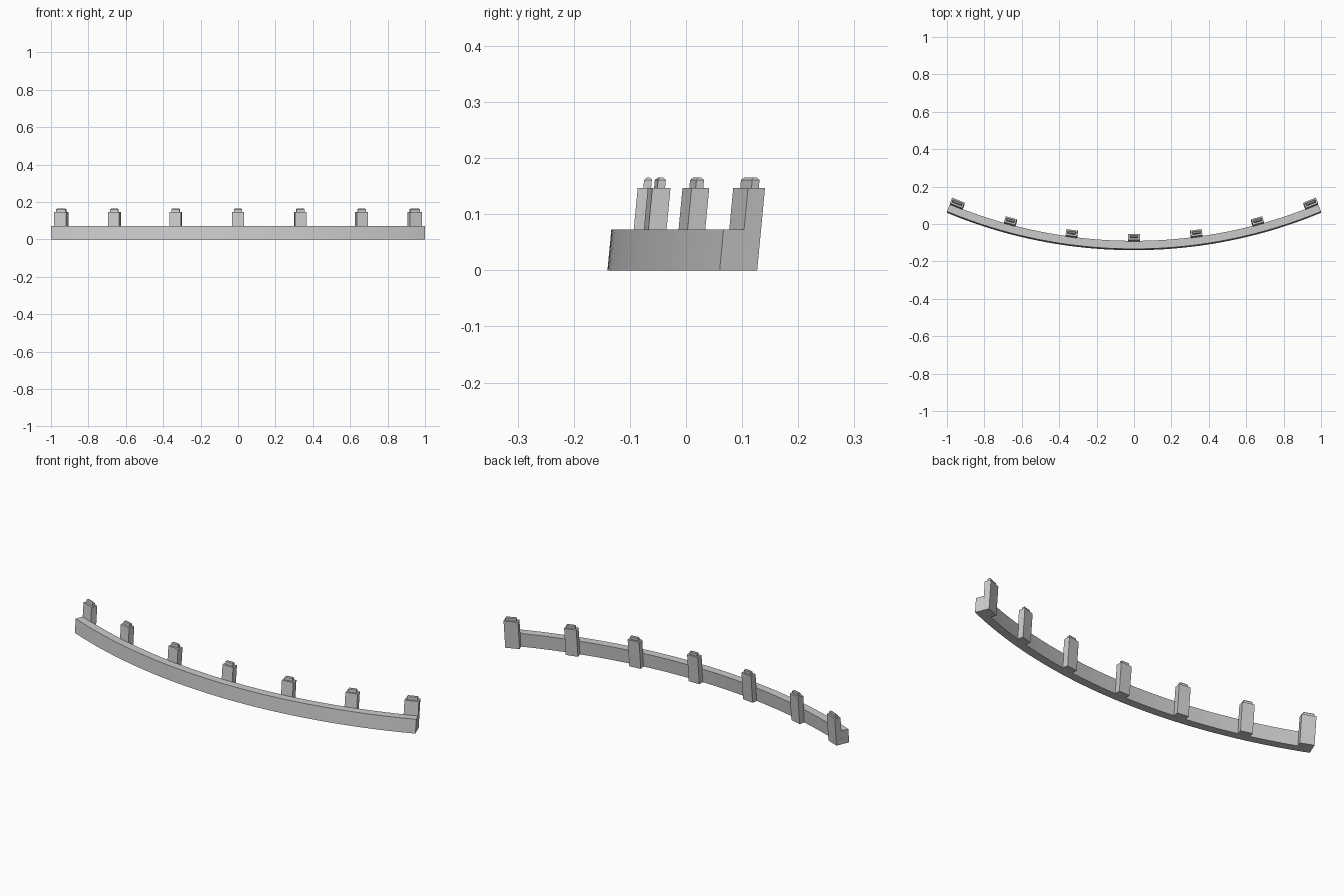
import bpy, bmesh, math

if "Cube" in bpy.data.objects:
    bpy.data.objects.remove(bpy.data.objects["Cube"])

R = 2.6                 # radius of the rail's front edge
CY = 2.46               # y of the arc centre
LEAN = 0.095            # backward lean (y per unit z)
END = math.asin(1 / R)  # half angle of the arc
SEG = 48


def place(angle, tang, depth, z):
    """Point on the leaning arc: tang = sideways offset, depth = inward from front edge."""
    r = R - depth
    s, c = math.sin(angle), math.cos(angle)
    return (r * s + tang * c, CY - r * c + tang * s + LEAN * z, z)


def loft(name, rings):
    """Closed solid through a list of four-point rings."""
    bm = bmesh.new()
    rows = [[bm.verts.new(p) for p in ring] for ring in rings]
    for a, b in zip(rows, rows[1:]):
        for i in range(4):
            j = (i + 1) % 4
            bm.faces.new((a[i], a[j], b[j], b[i]))
    bm.faces.new(rows[0])
    bm.faces.new(rows[-1])
    bmesh.ops.recalc_face_normals(bm, faces=bm.faces)
    mesh = bpy.data.meshes.new(name)
    bm.to_mesh(mesh)
    bm.free()
    ob = bpy.data.objects.new(name, mesh)
    bpy.context.collection.objects.link(ob)
    return ob


def block_ring(angle, half, d0, d1, z):
    return [place(angle, t, d, z) for t, d in
            ((-half, d0), (half, d0), (half, d1), (-half, d1))]


# curved rail, ends cut along the radius
section = ((0, 0), (0.043, 0), (0.043, 0.073), (0, 0.073))
loft("curved_rail", [[place(-END + 2 * END * i / SEG, 0, d, z) for d, z in section]
                     for i in range(SEG + 1)])

# posts on the inner side, each with a small chamfered tenon on top
end_half = 0.0355
end_angle = END - end_half / (R - 0.056)
step = math.radians(7.53)
angles = [-end_angle, -2 * step, -step, 0, step, 2 * step, end_angle]
for i, a in enumerate(angles):
    is_end = i in (0, 6)
    half = end_half if is_end else 0.031
    tip = 0.027 if is_end else 0.022
    loft(f"post_{i + 1}", [block_ring(a, half, 0.04, 0.0726, z) for z in (0, 0.147)])
    c = 0.004
    loft(f"tenon_{i + 1}", [
        block_ring(a, tip, 0.050, 0.064, 0.143),
        block_ring(a, tip, 0.050, 0.064, 0.165 - c),
        block_ring(a, tip - c, 0.050 + c, 0.064 - c, 0.165)])
